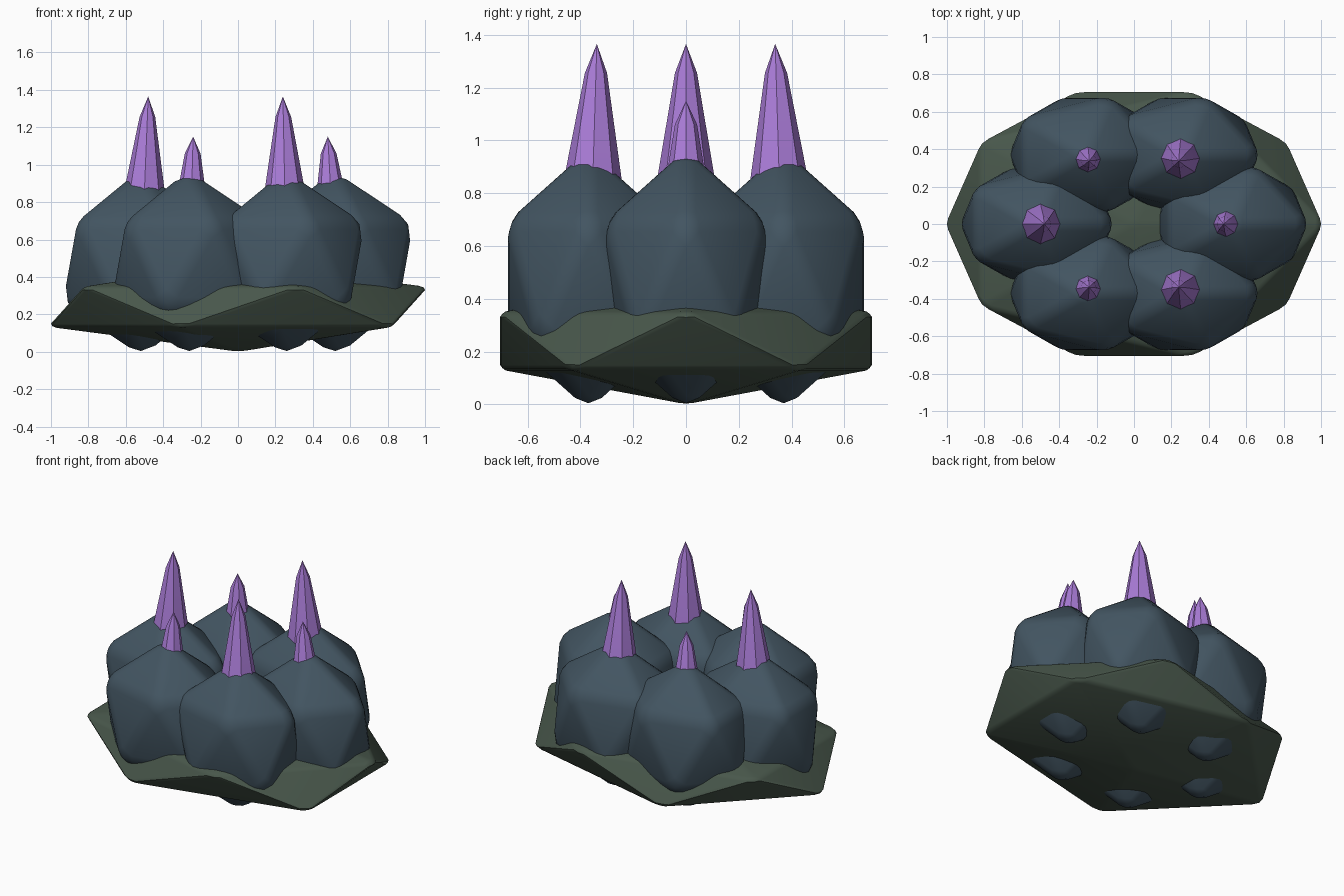
import bpy, bmesh, math
from mathutils import Vector

if "Cube" in bpy.data.objects:
    bpy.data.objects.remove(bpy.data.objects["Cube"])


def material(name, rgb):
    m = bpy.data.materials.new(name)
    m.diffuse_color = (*rgb, 1)
    m.use_nodes = True
    m.node_tree.nodes["Principled BSDF"].inputs["Base Color"].default_value = m.diffuse_color
    return m


SLATE = material("slate", (0.055, 0.09, 0.12))
MOSS = material("moss", (0.065, 0.095, 0.07))
VIOLET = material("violet", (0.40, 0.20, 0.68))


def finish(name, bm, mat, angle):
    bmesh.ops.recalc_face_normals(bm, faces=bm.faces[:])
    mesh = bpy.data.meshes.new(name)
    bm.to_mesh(mesh)
    bm.free()
    mesh.materials.append(mat)
    ob = bpy.data.objects.new(name, mesh)
    bpy.context.collection.objects.link(ob)
    bpy.ops.object.select_all(action='DESELECT')
    ob.select_set(True)
    bpy.context.view_layer.objects.active = ob
    bpy.ops.object.shade_smooth_by_angle(angle=math.radians(angle))
    return ob


def boulder(name, center, half, bevel, mat):
    """Icosahedron with softened edges, fitted to exact half extents."""
    bm = bmesh.new()
    bmesh.ops.create_icosphere(bm, subdivisions=1, radius=1)
    scale = Vector((half[0] / 0.8944, half[1] / 0.8506, half[2]))
    bmesh.ops.scale(bm, vec=scale, verts=bm.verts)
    bmesh.ops.bevel(bm, geom=bm.edges[:], offset=bevel, segments=2,
                    profile=0.5, affect='EDGES', clamp_overlap=True)
    for k in range(3):
        f = half[k] / max(abs(v.co[k]) for v in bm.verts)
        for v in bm.verts:
            v.co[k] = v.co[k] * f + center[k]
    return finish(name, bm, mat, 30)


def spike(name, foot, tip, rings, mat, sides=8):
    """Faceted crystal: rings are (height, radius), tilted from foot to tip."""
    bm = bmesh.new()
    loops = []
    for z, r in rings:
        c = foot.lerp(tip, (z - foot.z) / (tip.z - foot.z))
        loops.append([bm.verts.new((c.x + r * math.sin(a), c.y + r * math.cos(a), z))
                      for a in (math.tau * i / sides for i in range(sides))])
    for lo, hi in zip(loops, loops[1:]):
        for i in range(sides):
            j = (i + 1) % sides
            bm.faces.new((lo[i], lo[j], hi[j], hi[i]))
    top = bm.verts.new(tip)
    for i in range(sides):
        bm.faces.new((loops[-1][i], loops[-1][(i + 1) % sides], top))
    bm.faces.new(loops[0])
    return finish(name, bm, mat, 20)


# Flat mossy base
boulder("base_slab", (0, 0, 0.24), (1.0, 0.705, 0.237), 0.02, MOSS)

# Ring of boulders, each with a large or small crystal leaning inward
BIG = [(0.55, 0.16), (1.255, 0.042)]
SMALL = [(0.55, 0.125), (1.06, 0.042)]
for i in range(6):
    a = math.tau * i / 6
    c, s = math.cos(a), math.sin(a)
    boulder(f"boulder_{i + 1}", (0.52 * c, 0.427 * s, 0.472),
            (0.4, 0.305, 0.468), 0.04, SLATE)
    big = i % 2 == 1
    spike(f"crystal_{i + 1}", Vector((0.515 * c, 0.42 * s, 0.5)),
          Vector((0.48 * c, 0.39 * s, 1.365 if big else 1.15)),
          BIG if big else SMALL, VIOLET)
